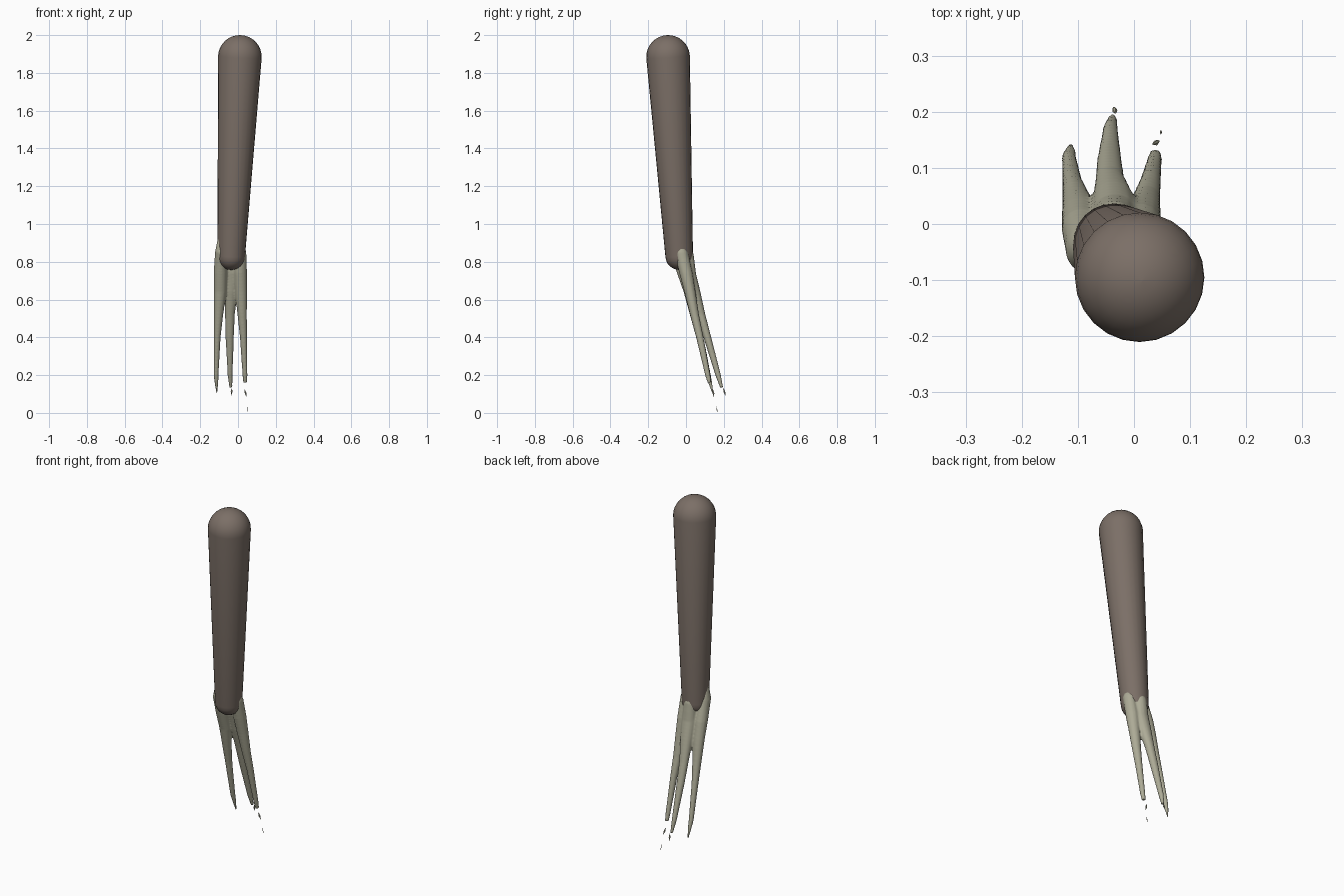
import bpy, bmesh
from math import sin, cos, pi, radians
from mathutils import Vector

if "Cube" in bpy.data.objects:
    bpy.data.objects.remove(bpy.data.objects["Cube"])


def material(name, rgb):
    m = bpy.data.materials.new(name)
    m.diffuse_color = (*rgb, 1)
    m.use_nodes = True
    m.node_tree.nodes["Principled BSDF"].inputs["Base Color"].default_value = m.diffuse_color
    return m


def loft(bm, rings, sides, u=Vector((1, 0, 0)), v=Vector((0, 1, 0))):
    """Closed tube through rings of (centre, radius along u, radius along v)."""
    loops = []
    for c, ru, rv in rings:
        loops.append([bm.verts.new(Vector(c) + u * ru * cos(2 * pi * i / sides)
                                   + v * rv * sin(2 * pi * i / sides))
                      for i in range(sides)])
    for a, b in zip(loops, loops[1:]):
        for i in range(sides):
            j = (i + 1) % sides
            bm.faces.new((a[i], a[j], b[j], b[i]))
    bm.faces.new(loops[0])
    bm.faces.new(loops[-1])


def finish(bm, name, mat, angle=60):
    bmesh.ops.recalc_face_normals(bm, faces=bm.faces)
    me = bpy.data.meshes.new(name)
    bm.to_mesh(me)
    bm.free()
    ob = bpy.data.objects.new(name, me)
    bpy.context.collection.objects.link(ob)
    me.materials.append(mat)
    bpy.ops.object.select_all(action='DESELECT')
    ob.select_set(True)
    bpy.context.view_layer.objects.active = ob
    bpy.ops.object.shade_smooth_by_angle(angle=radians(angle))
    return ob


bark = material("dark_brown", (0.20, 0.16, 0.135))
bone = material("pale_bone", (0.42, 0.41, 0.31))

# Shaft: tapered capsule with round ends
top, low = Vector((0.01, -0.095, 1.885)), Vector((-0.036, -0.036, 0.83))
r_top, r_low = 0.115, 0.073
axis = (top - low).normalized()
u = Vector((0, 1, 0)).cross(axis).normalized()
v = axis.cross(u)
rings = []
for k in range(9):
    a = pi / 2 * min(k / 8, 0.995)
    rings.append((top + axis * r_top * cos(a), r_top * sin(a) + 0.0005, r_top * sin(a) + 0.0005))
for k in range(7):
    a = pi / 2 * min(k / 6, 0.99)
    rings.append((low - axis * r_low * sin(a), r_low * cos(a), r_low * cos(a)))
bm = bmesh.new()
loft(bm, rings, 24, u, v)
finish(bm, "shaft", bark)

# Three claws, as (x, y, z, radius x, radius y), fused at the root
claws = [
    [(-0.092, -0.055, 0.95, .010, .012), (-0.092, -0.045, 0.85, .030, .040),
     (-0.093, -0.010, 0.74, .036, .038), (-0.095, 0.018, 0.64, .034, .031),
     (-0.103, 0.045, 0.52, .025, .025), (-0.110, 0.073, 0.40, .018, .020),
     (-0.116, 0.118, 0.20, .013, .014), (-0.114, 0.128, 0.16, .010, .011),
     (-0.112, 0.143, 0.10, .003, .003)],
    [(-0.035, -0.005, 0.90, .025, .025), (-0.035, 0.005, 0.84, .036, .036),
     (-0.034, 0.020, 0.74, .040, .033), (-0.037, 0.046, 0.64, .036, .031),
     (-0.043, 0.079, 0.52, .026, .024), (-0.044, 0.113, 0.40, .022, .021),
     (-0.042, 0.170, 0.20, .013, .015), (-0.038, 0.188, 0.135, .008, .009)],
    [(0.015, -0.035, 0.92, .012, .012), (0.013, -0.025, 0.85, .031, .036),
     (0.012, 0.000, 0.74, .036, .036), (0.016, 0.021, 0.64, .032, .030),
     (0.022, 0.045, 0.52, .025, .024), (0.029, 0.073, 0.40, .019, .020),
     (0.037, 0.115, 0.20, .013, .014), (0.038, 0.124, 0.16, .011, .010)],
]
bm = bmesh.new()
for claw in claws:
    loft(bm, [((x, y, z), rx, ry) for x, y, z, rx, ry in claw], 14)
ob = finish(bm, "claws", bone)
rem = ob.modifiers.new("fuse", 'REMESH')
rem.mode = 'VOXEL'
rem.voxel_size = 0.005
rem.use_smooth_shade = True
soft = ob.modifiers.new("soften", 'SMOOTH')
soft.factor = 0.5
soft.iterations = 4

# Broken slivers below the claw tips: start, end, radius
slivers = [((-0.033, 0.198, 0.130), (-0.036, 0.208, 0.093), .005),
           ((0.034, 0.142, 0.125), (0.045, 0.148, 0.085), .005),
           ((0.048, 0.160, 0.035), (0.048, 0.167, 0.0), .002)]
bm = bmesh.new()
for a, b, r in slivers:
    mid = (Vector(a) + Vector(b)) / 2
    loft(bm, [(a, r * .3, r * .3), (mid, r, r), (b, r * .2, r * .2)], 5)
finish(bm, "claw_slivers", bone, 20)
